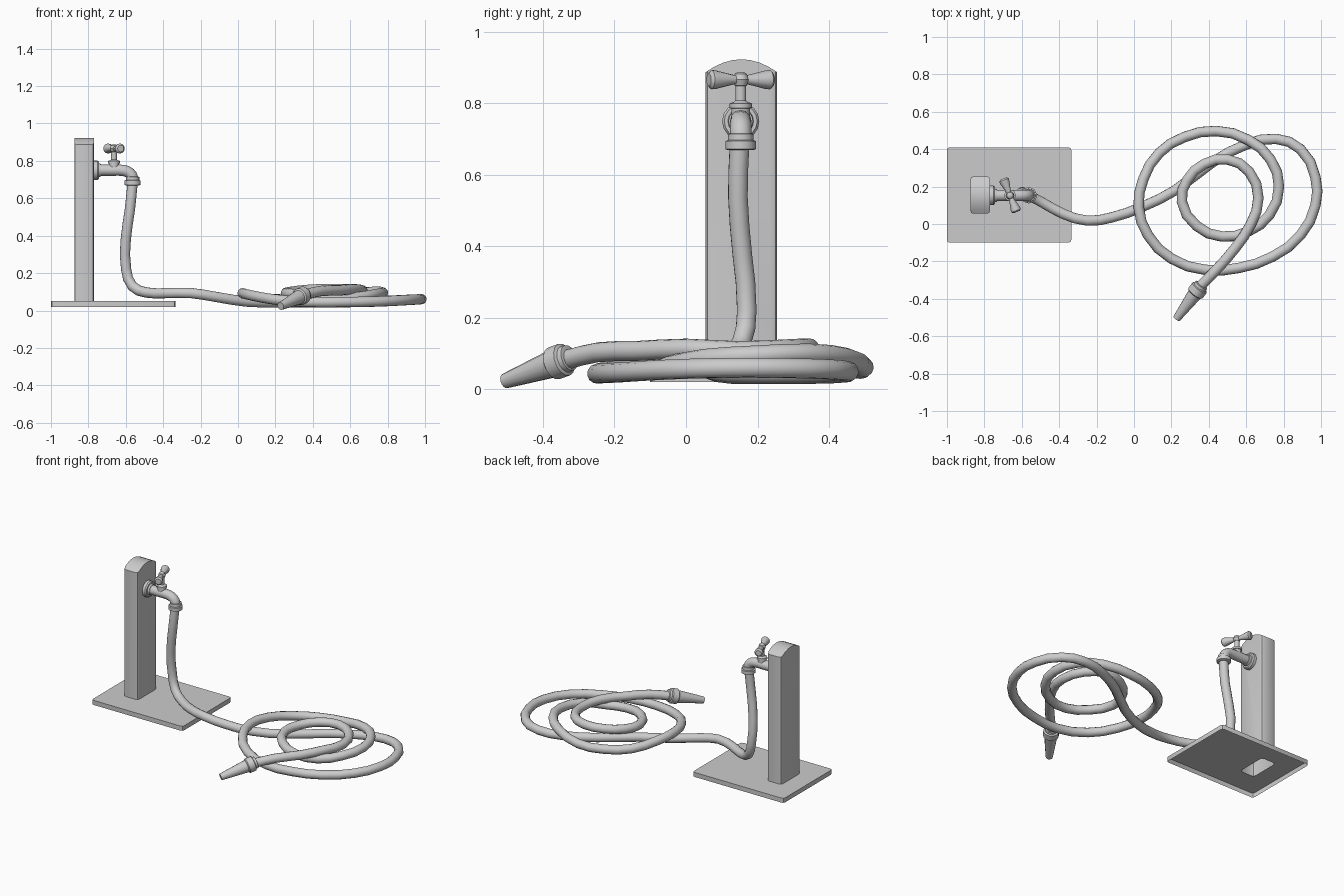
import bpy, bmesh, math
from mathutils import Vector

if "Cube" in bpy.data.objects:
    bpy.data.objects.remove(bpy.data.objects["Cube"])


def finish(name, bm, recalc=True):
    if recalc:
        bmesh.ops.recalc_face_normals(bm, faces=bm.faces)
    me = bpy.data.meshes.new(name)
    bm.to_mesh(me)
    bm.free()
    ob = bpy.data.objects.new(name, me)
    bpy.context.collection.objects.link(ob)
    bpy.ops.object.select_all(action='DESELECT')
    ob.select_set(True)
    bpy.context.view_layer.objects.active = ob
    bpy.ops.object.shade_smooth_by_angle(angle=math.radians(35))
    return ob


def lathe(name, profile, origin, axis, n=14):
    """Revolve (distance, radius) pairs about an axis."""
    bm = bmesh.new()
    rot = Vector(axis).to_track_quat('Z', 'Y')
    rings = []
    for d, r in profile:
        rings.append([bm.verts.new(Vector(origin) + rot @ Vector(
            (r * math.cos(2 * math.pi * i / n), r * math.sin(2 * math.pi * i / n), d)))
            for i in range(n)])
    for a, b in zip(rings, rings[1:]):
        for i in range(n):
            j = (i + 1) % n
            bm.faces.new((a[i], a[j], b[j], b[i]))
    bm.faces.new(rings[0][::-1])
    bm.faces.new(rings[-1])
    return finish(name, bm)


def tube(name, points, radius, res, sides_res):
    cu = bpy.data.curves.new(name, 'CURVE')
    cu.dimensions = '3D'
    cu.bevel_depth = radius
    cu.bevel_resolution = sides_res
    cu.resolution_u = res
    cu.use_fill_caps = True
    sp = cu.splines.new('BEZIER')
    sp.bezier_points.add(len(points) - 1)
    for bp, p in zip(sp.bezier_points, points):
        bp.co = p
    for bp in sp.bezier_points:
        bp.handle_left_type = bp.handle_right_type = 'AUTO'
    ob = bpy.data.objects.new(name, cu)
    bpy.context.collection.objects.link(ob)
    return ob


def rounded_rect(bm, x0, x1, y0, y1, r, z, seg=2):
    vs = []
    for k, (cx, cy) in enumerate([(x1 - r, y1 - r), (x0 + r, y1 - r),
                                  (x0 + r, y0 + r), (x1 - r, y0 + r)]):
        for s in range(seg + 1):
            a = math.pi / 2 * (k + s / seg)
            vs.append(bm.verts.new((cx + r * math.cos(a), cy + r * math.sin(a), z)))
    return vs


# Base plate: open underneath, with an opening for the post
bm = bmesh.new()
loops = [rounded_rect(bm, -1, -.335, -.1, .41, .015, .02),
         rounded_rect(bm, -1, -.335, -.1, .41, .015, .05),
         rounded_rect(bm, -.875, -.77, .055, .255, .018, .05)]
for a, b in zip(loops, loops[1:]):
    for i in range(len(a)):
        j = (i + 1) % len(a)
        bm.faces.new((a[i], a[j], b[j], b[i]))
finish("base_plate", bm, False)

# Post with arched top
bm = bmesh.new()
outline = [(.055, .05), (.255, .05)]
for i in range(9):
    t = 1 - i / 4
    outline.append((.155 + .1 * t, .923 - .036 * t * t))
front = bm.faces.new([bm.verts.new((-.875, y, z)) for y, z in outline])
ext = bmesh.ops.extrude_face_region(bm, geom=[front], use_keep_orig=True)
bmesh.ops.translate(bm, vec=(.105, 0, 0),
                    verts=[v for v in ext['geom'] if isinstance(v, bmesh.types.BMVert)])
bmesh.ops.recalc_face_normals(bm, faces=bm.faces)
upright = [e for e in bm.edges if abs(e.verts[0].co.z - e.verts[1].co.z) > .5]
bmesh.ops.bevel(bm, geom=upright, offset=.016, segments=2, profile=.5, affect='EDGES')
bm.normal_update()
bottom = [f for f in bm.faces if f.normal.z < -.9]
bmesh.ops.delete(bm, geom=bottom, context='FACES_ONLY')
finish("post", bm, False)

# Tap: wall flange, bent spout, outlet collar
Y = .153
lathe("wall_flange", [(0, .052), (.02, .052), (.028, .046), (.028, .036), (.04, .034), (.04, .028)],
      (-.772, Y, .75), (1, 0, 0), 16)
tube("spout", [(-.76, Y, .75), (-.67, Y, .75), (-.61, Y, .748), (-.578, Y, .734),
               (-.564, Y, .71), (-.563, Y, .68)], .03, 2, 4)
lathe("outlet_collar", [(0, .036), (.003, .043), (.025, .043), (.028, .036), (.045, .035), (.047, .03)],
      (-.563, Y, .669), (0, 0, 1), 16)

# Valve stem and cross handle
lathe("valve_stem", [(0, .026), (.035, .026), (.037, .031), (.05, .031), (.053, .02),
                     (.058, .015), (.11, .015)], (-.663, Y, .75), (0, 0, 1), 12)
H = Vector((-.663, Y, .866))
lathe("handle_hub", [(-.022, .008), (-.016, .017), (0, .023), (.016, .017), (.022, .008)],
      H, (0, 0, 1), 12)
for side, s in (("left", -1), ("right", 1)):
    lathe("handle_arm_" + side, [(0, .012), (.02, .013), (.075, .026), (.088, .027),
                                 (.096, .018)], H, (-.37 * s, .93 * s, 0), 12)

# Hose: drop and lead, big loop, middle loop, small loop, tail
drop = [(-.563, .15, .69), (-.578, .145, .54), (-.6, .157, .38), (-.598, .17, .22),
        (-.565, .155, .13), (-.49, .115, .096), (-.38, .055, .093), (-.25, .018, .093),
        (-.12, .035, .073), (.04, .09, .048), (.22, .18, .043), (.42, .33, .043)]
big = [(.6, .425, .045), (.76, .455, .05), (.89, .4, .056), (.97, .25, .06),
       (.97, .1, .06), (.89, -.06, .055), (.74, -.175, .048), (.56, -.235, .045),
       (.38, -.245, .045), (.2, -.185, .058), (.075, -.06, .08), (.025, .09, .092)]
middle = [(.05, .24, .085), (.135, .38, .065), (.27, .465, .058), (.44, .497, .062),
          (.61, .45, .088), (.73, .345, .1), (.775, .2, .095), (.725, .05, .085),
          (.61, -.04, .068)]
small = [(.47, -.067, .072), (.335, -.01, .085), (.256, .12, .092), (.285, .235, .1),
         (.375, .32, .11), (.5, .345, .115), (.615, .28, .112), (.665, .14, .107),
         (.625, 0, .114), (.54, -.13, .108), (.44, -.245, .104), (.35, -.337, .082)]
tube("hose", drop + big + middle + small, .028, 2, 4)

# Nozzle
lathe("nozzle", [(0, .03), (.002, .037), (.016, .038), (.02, .047), (.058, .047),
                 (.064, .039), (.235, .021)], (.362, -.325, .089), (-.135, -.182, -.066), 14)
